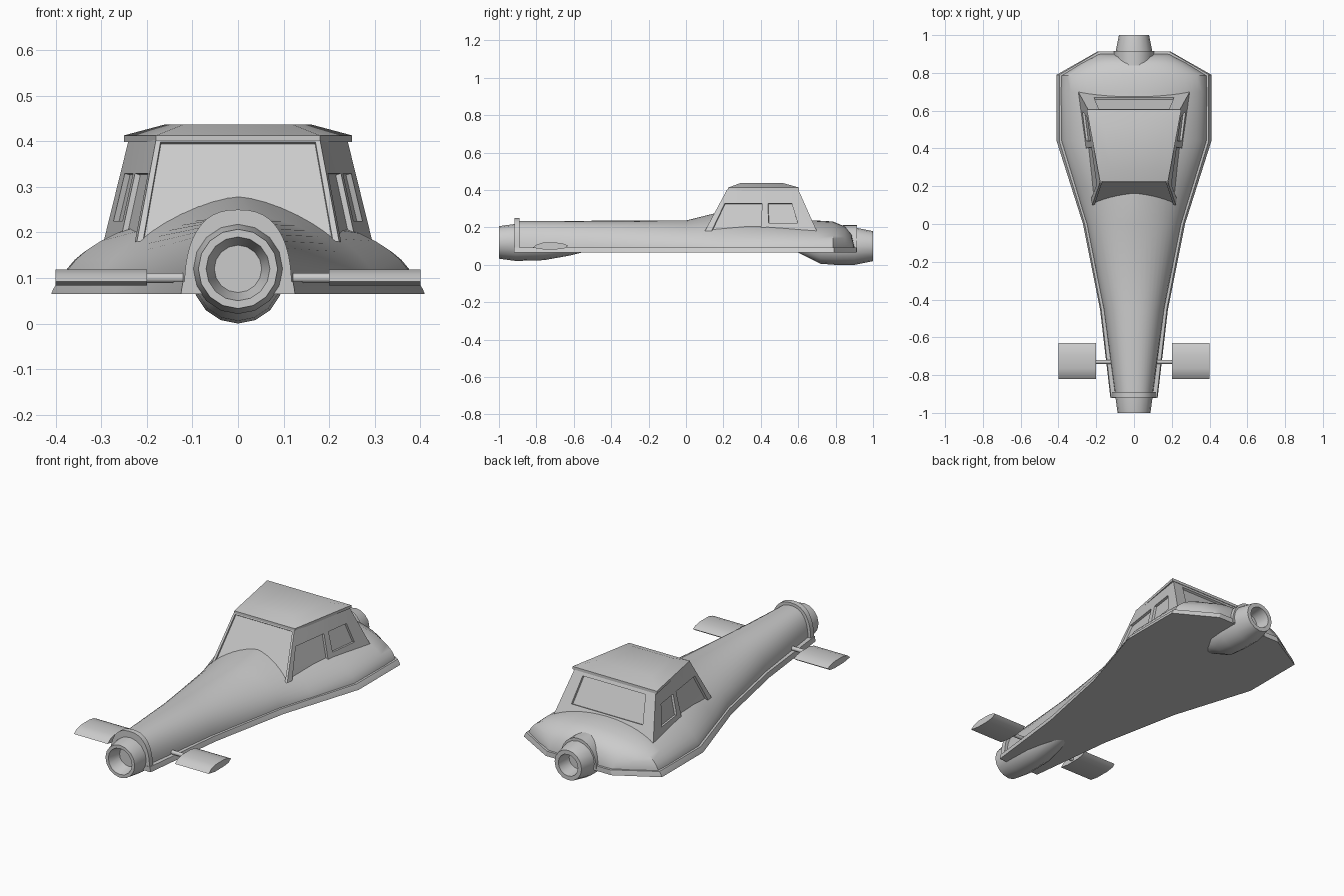
import bpy, bmesh, math
from mathutils import Vector

cube = bpy.data.objects.get("Cube")
if cube:
    bpy.data.objects.remove(cube, do_unlink=True)

grey = bpy.data.materials.new("plain grey")
grey.use_nodes = True
grey.diffuse_color = (0.6, 0.6, 0.6, 1)
grey.node_tree.nodes["Principled BSDF"].inputs["Base Color"].default_value = (0.6, 0.6, 0.6, 1)


def finish(name, bm, angle=32):
    """Turn a bmesh into a named, shaded object."""
    bmesh.ops.recalc_face_normals(bm, faces=bm.faces)
    mesh = bpy.data.meshes.new(name)
    bm.to_mesh(mesh)
    bm.free()
    mesh.materials.append(grey)
    obj = bpy.data.objects.new(name, mesh)
    bpy.context.collection.objects.link(obj)
    bpy.ops.object.select_all(action="DESELECT")
    obj.select_set(True)
    bpy.context.view_layer.objects.active = obj
    bpy.ops.object.shade_smooth_by_angle(angle=math.radians(angle))
    return obj


def loft(name, rings, angle=32):
    """Skin closed rings of equal length and cap both ends."""
    bm = bmesh.new()
    loops = [[bm.verts.new(p) for p in ring] for ring in rings]
    n = len(loops[0])
    for a, b in zip(loops, loops[1:]):
        for i in range(n):
            j = (i + 1) % n
            bm.faces.new((a[i], a[j], b[j], b[i]))
    bm.faces.new(loops[0])
    bm.faces.new(loops[-1])
    return finish(name, bm, angle)


def arch(y, w, top, power=2.0, base=0.08, steps=24):
    """Upright half-superellipse section at y."""
    pts = []
    for i in range(steps + 1):
        t = math.pi * i / steps
        c, s = math.cos(t), max(math.sin(t), 0)
        x = math.copysign(abs(c) ** (2 / power), c) * w
        pts.append((x, y, base + (top - base) * s ** (2 / power)))
    return pts


def lathe(name, profile, z, steps=16):
    """Revolve (y, radius) pairs around a lengthwise axis."""
    turn = [2 * math.pi * i / steps for i in range(steps)]
    return loft(name, [[(r * math.sin(t), y, z + r * math.cos(t)) for t in turn]
                       for y, r in profile])


# Hull: y, half width, top height, section power
stations = [
    (-0.90, 0.10, 0.235, 2.4), (-0.45, 0.16, 0.236, 2.2), (0.0, 0.25, 0.237, 2.0),
    (0.19, 0.31, 0.285, 1.5), (0.44, 0.385, 0.25, 1.9), (0.70, 0.388, 0.237, 2.0),
    (0.785, 0.385, 0.232, 2.0), (0.85, 0.28, 0.205, 2.2), (0.885, 0.21, 0.165, 2.5),
    (0.90, 0.19, 0.10, 2.5),
]
loft("hull", [arch(*s) for s in stations], 40)

# Flat skirt around the hull
half = [(0.125, -0.92), (0.18, -0.45), (0.27, 0.0), (0.41, 0.44), (0.41, 0.79), (0.195, 0.912)]
outline = half + [(-x, y) for x, y in reversed(half)]
loft("skirt", [[(x * k, y, z) for x, y in outline]
               for z, k in ((0.065, 1), (0.075, 0.99), (0.092, 0.965))], 20)

# Arched collars where the nozzles meet the hull
loft("front_collar", [arch(y, 0.118, 0.25, 2.5, 0.066) for y in (-0.918, -0.89)])
loft("rear_collar", [arch(y, 0.108, 0.212, 2.1, 0.07) for y in (0.84, 0.915)])

# Hollow nozzles with pods that run back under the hull
lathe("front_nozzle", [(-0.52, 0.045), (-0.62, 0.07), (-0.76, 0.095), (-0.91, 0.099),
                       (-1.0, 0.087), (-1.0, 0.07), (-0.93, 0.052)], 0.12)
lathe("rear_nozzle", [(0.58, 0.025), (0.65, 0.06), (0.72, 0.094), (0.80, 0.1), (0.90, 0.1),
                      (1.0, 0.08), (1.0, 0.058), (0.92, 0.05)], 0.1)

# Cabin walls with recessed windows
foot_front, foot_rear = Vector((0.222, 0.10, 0.18)), Vector((0.295, 0.70, 0.18))
head_front, head_rear = Vector((0.18, 0.22, 0.403)), Vector((0.24, 0.60, 0.403))


def flip(p):
    return Vector((-p.x, p.y, p.z))


def wall(name, corners, us, vs, windows, depth=0.012):
    """Panel from bottom start, bottom end, top end, top start; window cells sink in."""
    a, b, c, d = corners
    centre = Vector((0, 0.42, 0.25))
    bm = bmesh.new()
    grid = [[bm.verts.new(a.lerp(b, u).lerp(d.lerp(c, u), v)) for u in us] for v in vs]
    cells = {}
    for j in range(len(vs) - 1):
        for i in range(len(us) - 1):
            cells[i, j] = bm.faces.new((grid[j][i], grid[j][i + 1],
                                        grid[j + 1][i + 1], grid[j + 1][i]))
    bm.normal_update()
    for f in bm.faces:
        if f.normal.dot(f.calc_center_median() - centre) < 0:
            f.normal_flip()
    bm.normal_update()
    for group in windows:
        bmesh.ops.inset_region(bm, faces=[cells[k] for k in group], thickness=0.001,
                               depth=-depth, use_even_offset=True)
    mesh_obj = finish(name, bm, 10)
    return mesh_obj


wall("windshield", (flip(foot_front), foot_front, head_front, flip(head_front)),
     (0, 0.03, 0.97, 1), (0, 0.98, 1), [[(1, 0)]], 0.008)
wall("rear_window", (foot_rear, flip(foot_rear), flip(head_rear), head_rear),
     (0, 0.12, 0.88, 1), (0, 0.3, 0.9, 1), [[(1, 1)]])
for side, mirror in (("left", lambda p: p), ("right", flip)):
    wall(side + "_cabin_side", [mirror(p) for p in (foot_front, foot_rear, head_rear, head_front)],
         (0, 0.06, 0.5, 0.57, 0.85, 1), (0, 0.2, 0.67, 1),
         [[(1, 0), (1, 1)], [(3, 1)]])


# Roof: thin slab with a shallow raised crown
def trapezoid(front_x, front_y, rear_x, rear_y, z):
    return [(-front_x, front_y, z), (front_x, front_y, z), (rear_x, rear_y, z), (-rear_x, rear_y, z)]


loft("roof", [trapezoid(0.18, 0.225, 0.25, 0.605, 0.398),
              trapezoid(0.18, 0.225, 0.25, 0.605, 0.413),
              trapezoid(0.12, 0.29, 0.16, 0.52, 0.437)], 32)

# Stub wings on thin rods
section = [(-0.82, 0.092), (-0.80, 0.108), (-0.765, 0.119), (-0.69, 0.119), (-0.65, 0.112),
           (-0.63, 0.102), (-0.65, 0.088), (-0.69, 0.083), (-0.765, 0.083)]
for side, s in (("left", 1), ("right", -1)):
    loft(side + "_wing", [[(s * x, y, z) for y, z in section] for x in (0.2, 0.4)], 35)
    ring = [2 * math.pi * i / 10 for i in range(10)]
    loft(side + "_wing_rod", [[(s * x, -0.73 + 0.011 * math.cos(t), 0.1 + 0.011 * math.sin(t))
                               for t in ring] for x in (0.08, 0.21)], 40)
